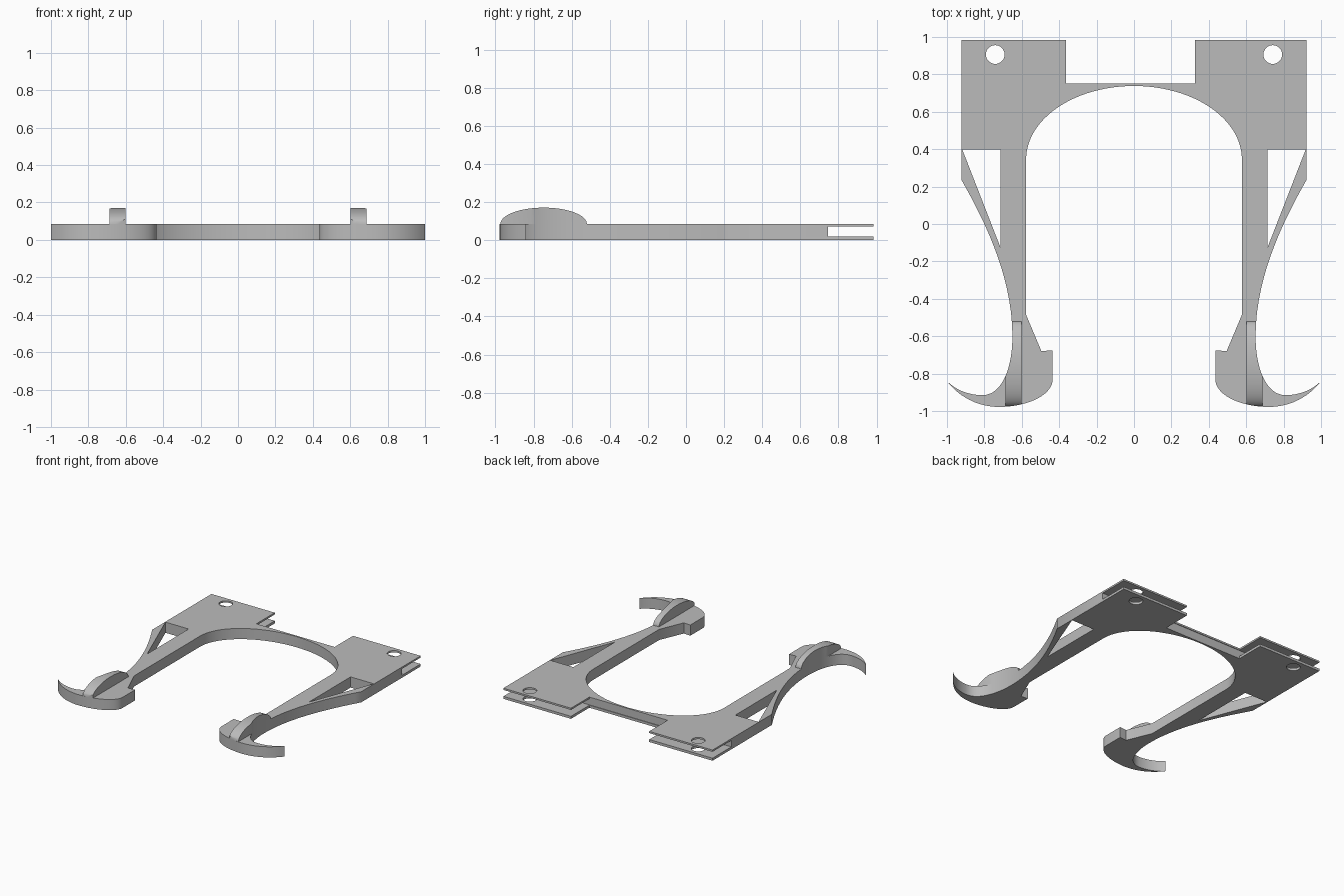
import bpy, bmesh, math
from mathutils import Vector
from mathutils.geometry import interpolate_bezier

cube = bpy.data.objects.get("Cube")
if cube:
    bpy.data.objects.remove(cube, do_unlink=True)

THICK = 0.085

grey = bpy.data.materials.new("plain grey")
grey.use_nodes = True
grey.diffuse_color = (0.5, 0.5, 0.5, 1)
grey.node_tree.nodes["Principled BSDF"].inputs["Base Color"].default_value = (0.5, 0.5, 0.5, 1)


def prism(name, points, sweep):
    """Solid made by sweeping a closed outline along a vector."""
    bm = bmesh.new()
    face = bm.faces.new([bm.verts.new(p) for p in points])
    swept = bmesh.ops.extrude_face_region(bm, geom=[face])["geom"]
    bmesh.ops.translate(bm, vec=sweep, verts=[v for v in swept if isinstance(v, bmesh.types.BMVert)])
    bmesh.ops.recalc_face_normals(bm, faces=bm.faces)
    mesh = bpy.data.meshes.new(name)
    bm.to_mesh(mesh)
    bm.free()
    mesh.materials.append(grey)
    obj = bpy.data.objects.new(name, mesh)
    bpy.context.collection.objects.link(obj)
    return obj


def boolean(obj, cutter, operation, keep=False):
    mod = obj.modifiers.new("cut", "BOOLEAN")
    mod.operation, mod.solver, mod.object = operation, "EXACT", cutter
    bpy.context.view_layer.update()
    bpy.context.view_layer.objects.active = obj
    bpy.ops.object.modifier_apply(modifier=mod.name)
    if not keep:
        bpy.data.objects.remove(cutter, do_unlink=True)


def bezier(a, b, c, d, steps=16):
    pts = interpolate_bezier(*[Vector((*p, 0)) for p in (a, b, c, d)], steps)
    return [(p.x, p.y) for p in pts[1:]]


def half_outline(notch_x):
    """Plan of one side, from the rear notch round the hook to the arch."""
    pts = [(notch_x, 0.751), (notch_x, 0.983), (0.922, 0.983), (0.922, 0.235)]
    pts += bezier(pts[-1], (0.80, 0.02), (0.65, -0.28), (0.65, -0.60))
    pts += bezier(pts[-1], (0.65, -0.78), (0.71, -0.915), (0.81, -0.915))
    pts += bezier(pts[-1], (0.88, -0.915), (0.95, -0.89), (1.0, -0.84))
    pts += bezier(pts[-1], (0.93, -0.93), (0.83, -0.978), (0.72, -0.978))
    pts += bezier(pts[-1], (0.58, -0.978), (0.44, -0.92), (0.435, -0.835))
    pts += [(0.435, -0.675), (0.495, -0.68), (0.577, -0.485)]
    # quarter of the elliptical arch
    for i in range(24):
        a = math.pi / 2 * i / 24
        pts.append((0.577 * math.cos(a), 0.345 + 0.393 * math.sin(a)))
    return pts


left = half_outline(0.326)
right = [(-x, y) for x, y in reversed(half_outline(0.364))]
outline = [(x, y, 0) for x, y in left + [(0, 0.738)] + right]

frame = prism("frame", outline, (0, 0, THICK))
envelope = prism("fin_envelope", outline, (0, 0, 0.3))

# Slot that splits both rear tabs into two thin plates
slot = prism("slot", [(-1.1, 0.746, 0.02), (1.1, 0.746, 0.02), (1.1, 1.1, 0.02), (-1.1, 1.1, 0.02)],
             (0, 0, 0.051))
boolean(frame, slot, "DIFFERENCE")

for side, label in ((1, "left"), (-1, "right")):
    # Triangular window behind the strut
    window = prism("window", [(side * x, y, -0.1) for x, y in ((0.918, 0.398), (0.714, 0.398), (0.714, -0.125))],
                   (0, 0, 0.4))
    boolean(frame, window, "DIFFERENCE")

    # Round hole in the tab
    ring = [2 * math.pi * i / 40 for i in range(40)]
    hole = prism("hole", [(side * 0.742 + 0.05 * math.cos(a), 0.906 + 0.05 * math.sin(a), -0.1) for a in ring],
                 (0, 0, 0.4))
    boolean(frame, hole, "DIFFERENCE")

    # Domed fin on the hook, trimmed to the frame's plan
    arc = [math.pi * i / 32 for i in range(33)]
    fin = prism(label + "_fin",
                [(side * 0.602, -0.747 + 0.227 * math.cos(a), THICK + 0.086 * math.sin(a)) for a in arc],
                (side * 0.084, 0, 0))
    boolean(fin, envelope, "INTERSECT", keep=True)

bpy.data.objects.remove(envelope, do_unlink=True)

bpy.ops.object.select_all(action="DESELECT")
for obj in bpy.context.collection.objects:
    if obj.name == "frame" or obj.name.endswith("_fin"):
        obj.select_set(True)
bpy.context.view_layer.objects.active = frame
bpy.ops.object.shade_smooth_by_angle(angle=math.radians(30))
